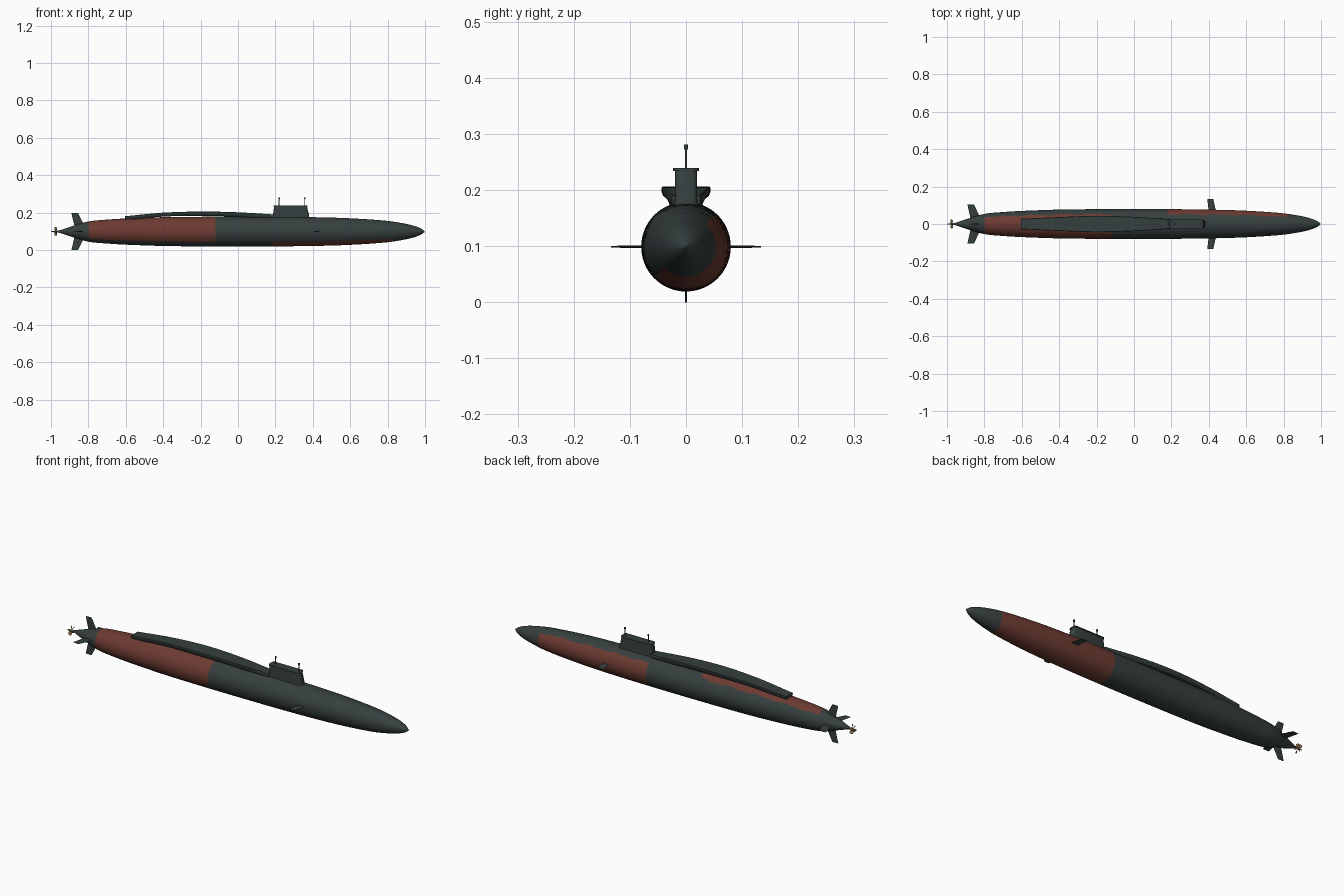
import bpy, bmesh, math

if "Cube" in bpy.data.objects:
    bpy.data.objects.remove(bpy.data.objects["Cube"])

def material(name, rgb):
    m = bpy.data.materials.new(name)
    m.diffuse_color = (*rgb, 1)
    m.use_nodes = True
    m.node_tree.nodes["Principled BSDF"].inputs["Base Color"].default_value = m.diffuse_color
    return m

DARK = material("dark_grey_green", (0.036, 0.05, 0.049))
RED = material("rust_red", (0.15, 0.043, 0.031))
BRONZE = material("bronze", (0.25, 0.16, 0.075))
AXIS = 0.099

def finish(name, bm, mats, angle=35):
    bmesh.ops.recalc_face_normals(bm, faces=bm.faces)
    me = bpy.data.meshes.new(name)
    bm.to_mesh(me)
    bm.free()
    ob = bpy.data.objects.new(name, me)
    bpy.context.collection.objects.link(ob)
    for m in mats:
        me.materials.append(m)
    bpy.ops.object.select_all(action='DESELECT')
    ob.select_set(True)
    bpy.context.view_layer.objects.active = ob
    bpy.ops.object.shade_smooth_by_angle(angle=math.radians(angle))
    return ob

def loft(name, rings, mats=(DARK,), rule=None, angle=35):
    """Skin closed rings of equal length, cap both ends."""
    bm = bmesh.new()
    vr = [[bm.verts.new(p) for p in r] for r in rings]
    n = len(vr[0])
    for i in range(len(vr) - 1):
        for j in range(n):
            k = (j + 1) % n
            f = bm.faces.new((vr[i][j], vr[i][k], vr[i + 1][k], vr[i + 1][j]))
            if rule:
                f.material_index = rule(i, j)
    bm.faces.new(vr[0])
    bm.faces.new(vr[-1])
    return finish(name, bm, mats, angle)

def interp(pts, x):
    """Smooth curve through (x, value) points."""
    for i in range(len(pts) - 1):
        (x1, y1), (x2, y2) = pts[i], pts[i + 1]
        if x <= x2:
            x0, y0 = pts[max(i - 1, 0)]
            x3, y3 = pts[min(i + 2, len(pts) - 1)]
            m1, m2 = (y2 - y0) / (x2 - x0), (y3 - y1) / (x3 - x1)
            h = x2 - x1
            t = (x - x1) / h
            return ((2*t**3 - 3*t**2 + 1) * y1 + (t**3 - 2*t**2 + t) * h * m1
                    + (3*t**2 - 2*t**3) * y2 + (t**3 - t**2) * h * m2)
    return pts[-1][1]

# Hull: turned body with two painted rust patches, one wavy edge
profile = [(-0.965, 0.004), (-0.95, 0.008), (-0.88, 0.031), (-0.8, 0.054), (-0.7, 0.064),
           (-0.6, 0.070), (-0.4, 0.077), (-0.15, 0.0795), (0.15, 0.0795), (0.4, 0.077),
           (0.6, 0.071), (0.8, 0.057), (0.9, 0.041), (0.95, 0.028), (0.985, 0.013), (0.998, 0.002)]
marks = [-0.965, -0.8, -0.12, 0.18, 0.83, 0.998]
xs = []
for a, b in zip(marks, marks[1:]):
    n = max(10, round((b - a) / 0.017))
    xs += [a + (b - a) * i / n for i in range(n)]
xs.append(marks[-1])
SEG, HALF = 72, 35
EDGE = math.radians(49)

def hull_ring(x):
    r = interp(profile, x)
    wave = math.radians(2.5) * (math.sin(38 * x) + 0.7 * math.sin(83 * x + 1))
    ring = []
    for j in range(SEG):
        a = 2 * math.pi * j / SEG
        p = EDGE + a + wave * max(0, math.cos(a))
        ring.append((x, r * math.cos(p), AXIS + r * math.sin(p)))
    return ring

def paint(i, j):
    xm = (xs[i] + xs[i + 1]) / 2
    if -0.8 < xm < -0.12:
        return int(j < HALF)
    return int(0.18 < xm < 0.83 and j >= HALF)

loft("hull", [hull_ring(x) for x in xs], (DARK, RED), paint)

# Raised casing behind the sail
width = [(-0.605, 0.028), (-0.4, 0.037), (-0.2, 0.044), (0.0, 0.038), (0.2, 0.025)]
top = [(-0.605, 0.181), (-0.4, 0.200), (-0.2, 0.206), (0.0, 0.202), (0.2, 0.190)]
base = [(-0.605, 0.160), (-0.4, 0.179), (-0.2, 0.183), (0.0, 0.178), (0.2, 0.164)]
rings = []
for i in range(33):
    x = -0.605 + 0.8 * i / 32
    w, t, b = interp(width, x), interp(top, x), interp(base, x)
    half = [(0.75 * w, b), (0.93 * w, b + 0.3 * (t - b)), (w, b + 0.65 * (t - b)),
            (w, t - 0.002), (0.95 * w, t)]
    rings.append([(x, y, z) for y, z in half] + [(x, -y, z) for y, z in reversed(half)])
loft("missile_casing", rings)

# Sail and its thin rim
def slab(x0, x1, w, z, r=0.012):
    pts = []
    for cx, a0 in ((x1 - r, -90), (x0 + r, 90)):
        for i in range(9):
            a = math.radians(a0 + 180 * i / 8)
            s = abs(math.sin(a)) ** 0.5 * math.copysign(1, math.sin(a))
            pts.append((cx + r * math.cos(a), w * s, z))
    return pts

loft("sail", [slab(0.185, 0.383, 0.021, 0.16), slab(0.187, 0.38, 0.020, 0.185),
              slab(0.193, 0.368, 0.020, 0.236)])
loft("sail_rim", [slab(0.190, 0.371, 0.023, 0.234), slab(0.190, 0.371, 0.023, 0.239)])

def rod(name, x, z0, z1, r, axis='Z', mat=DARK, r2=None):
    bpy.ops.mesh.primitive_cone_add(vertices=16, radius1=r, radius2=r if r2 is None else r2,
                                    depth=z1 - z0)
    ob = bpy.context.object
    ob.name = name
    if axis == 'Z':
        ob.location = (x, 0, (z0 + z1) / 2)
    else:
        ob.location = ((z0 + z1) / 2, 0, AXIS)
        ob.rotation_euler = (0, math.pi / 2, 0)
    ob.data.materials.append(mat)
    bpy.ops.object.shade_smooth_by_angle(angle=math.radians(35))

# Masts
for i, x in enumerate((0.22, 0.357)):
    rod(f"mast_{i}", x, 0.23, 0.276, 0.0022)
    rod(f"mast_head_{i}", x, 0.272, 0.281, 0.004)

# Control planes: root and tip chords, thin lens section
def fin(name, root, tip, r0, r1, angle, t=0.003):
    ca, sa = math.cos(angle), math.sin(angle)
    rings = []
    for (a, b), r, th in ((root, r0, t), (tip, r1, t * 0.5)):
        sec = [(a, 0), (a + 0.35 * (b - a), th * 0.6), (a + 0.75 * (b - a), th), (b, 0),
               (a + 0.75 * (b - a), -th), (a + 0.35 * (b - a), -th * 0.6)]
        rings.append([(x, r * ca - h * sa, AXIS + r * sa + h * ca) for x, h in sec])
    loft(name, rings)

for k in range(4):
    fin(f"stern_plane_{k}", (-0.872, -0.815), (-0.891, -0.856), 0.02,
        0.105 if k % 2 == 0 else 0.099, k * math.pi / 2)
for k in range(2):
    fin(f"bow_plane_{k}", (0.400, 0.440), (0.392, 0.424), 0.06, 0.134, k * math.pi)

# Propeller: hub and five twisted blades
rod("propeller_hub", 0, -0.99, -0.955, 0.003, 'X', BRONZE, 0.006)
rod("propeller_cone", 0, -1.0, -0.99, 0.001, 'X', BRONZE, 0.003)
for k in range(5):
    ang = 2 * math.pi * k / 5 + math.pi / 2
    rings = []
    for r, c, pitch in ((0.003, 0.005, 60), (0.013, 0.009, 45), (0.021, 0.009, 35), (0.025, 0.003, 30)):
        p = math.radians(pitch)
        ring = []
        for u, v in ((-c, 0), (0, 0.0008), (c, 0), (0, -0.0008)):
            x = -0.975 + u * math.cos(p) - v * math.sin(p)
            h = u * math.sin(p) + v * math.cos(p)
            ring.append((x, r * math.cos(ang) - h * math.sin(ang),
                         AXIS + r * math.sin(ang) + h * math.cos(ang)))
        rings.append(ring)
    loft(f"propeller_blade_{k}", rings, (BRONZE,))
